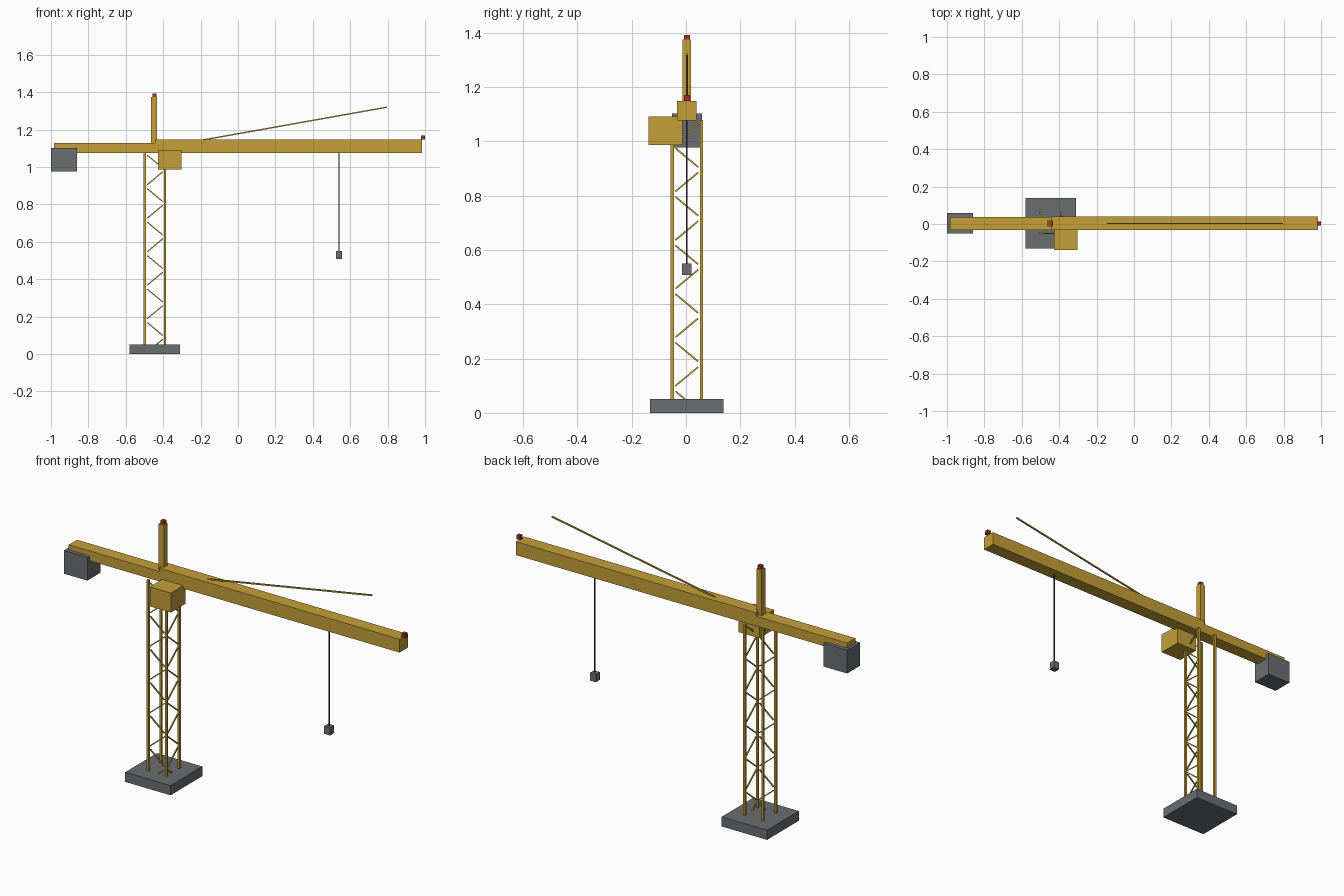
import bpy, bmesh
from mathutils import Vector, Matrix

if "Cube" in bpy.data.objects:
    bpy.data.objects.remove(bpy.data.objects["Cube"])


def material(name, rgb):
    m = bpy.data.materials.new(name)
    m.diffuse_color = (*rgb, 1)
    m.use_nodes = True
    m.node_tree.nodes["Principled BSDF"].inputs["Base Color"].default_value = m.diffuse_color
    return m


YELLOW = material("crane_yellow", (0.56, 0.35, 0.04))
GREY = material("concrete_grey", (0.15, 0.155, 0.16))
RED = material("beacon_red", (0.42, 0.025, 0.025))
DARK = material("cable_dark", (0.03, 0.03, 0.035))

CX, CY = -0.444, 0.003      # tower axis
H = 0.054                   # half spacing of the tower legs
JIB_Z = 1.076               # underside of the jib


def finish(name, bm, mat):
    mesh = bpy.data.meshes.new(name)
    bm.to_mesh(mesh)
    bm.free()
    mesh.materials.append(mat)
    ob = bpy.data.objects.new(name, mesh)
    bpy.context.collection.objects.link(ob)
    return ob


def box(name, x, y, z, mat):
    """Box from (min, max) ranges."""
    bm = bmesh.new()
    lo, hi = Vector((x[0], y[0], z[0])), Vector((x[1], y[1], z[1]))
    size = hi - lo
    bmesh.ops.create_cube(bm, size=1, matrix=Matrix.Translation((lo + hi) / 2)
                          @ Matrix.Diagonal((*size, 1)))
    return finish(name, bm, mat)


def add_bar(bm, a, b, width):
    """Square bar between two points."""
    a, b = Vector(a), Vector(b)
    d = b - a
    rot = d.to_track_quat('Z', 'Y').to_matrix().to_4x4()
    bmesh.ops.create_cube(bm, size=1, matrix=Matrix.Translation((a + b) / 2) @ rot
                          @ Matrix.Diagonal((width, width, d.length, 1)))


def around(c, half):
    return (c - half, c + half)


# Foundation
box("base_slab", around(CX, 0.135), around(CY, 0.135), (0, 0.052), GREY)

# Tower legs
for i, sx in enumerate((-1, 1)):
    for j, sy in enumerate((-1, 1)):
        box(f"tower_leg_{i * 2 + j + 1}", around(CX + sx * H, 0.006),
            around(CY + sy * H, 0.006), (0.05, JIB_Z + 0.002), YELLOW)

# Zigzag lattice on the front and right tower faces, bars stop short of the legs
front, right = bmesh.new(), bmesh.new()
STEP = 0.0895
for k in range(12):
    s = -1 if k % 2 == 0 else 1
    mid = (k + 0.5) * STEP
    q, dz = 0.042, STEP * 0.39
    add_bar(front, (CX + s * q, CY - H, mid - dz), (CX - s * q, CY - H, mid + dz), 0.006)
    add_bar(right, (CX + H, CY - s * q, mid - dz), (CX + H, CY + s * q, mid + dz), 0.006)
finish("front_lattice", front, YELLOW)
finish("right_lattice", right, YELLOW)

# Jib, counter jib and counterweight
box("jib", (CX, 0.985), around(CY, 0.036), (JIB_Z, 1.148), YELLOW)
box("counter_jib", (-0.985, CX), around(CY, 0.035), (JIB_Z, 1.129), YELLOW)
box("counterweight", (-1.0, -0.86), around(CY, 0.055), (0.977, 1.102), GREY)

# Operator cab
box("cab", (-0.428, -0.303), (-0.138, -0.012), (0.987, 1.092), YELLOW)

# Apex mast and warning beacons
box("apex_mast", around(-0.448, 0.016), around(CY, 0.016), (1.12, 1.374), YELLOW)
box("mast_beacon", around(-0.446, 0.011), around(CY, 0.011), (1.37, 1.392), RED)
box("jib_beacon", (0.978, 1.0), around(CY, 0.011), (1.148, 1.17), RED)

# Tie rod rising out of the jib
tie = bmesh.new()
add_bar(tie, (CX, CY, 1.099), (0.796, CY, 1.32), 0.007)
finish("tie_rod", tie, YELLOW)

# Hoist cable and hook block
box("hoist_cable", around(0.54, 0.0025), around(CY, 0.0025), (0.54, JIB_Z + 0.01), DARK)
box("hook_block", around(0.54, 0.017), around(CY, 0.017), (0.508, 0.55), GREY)
